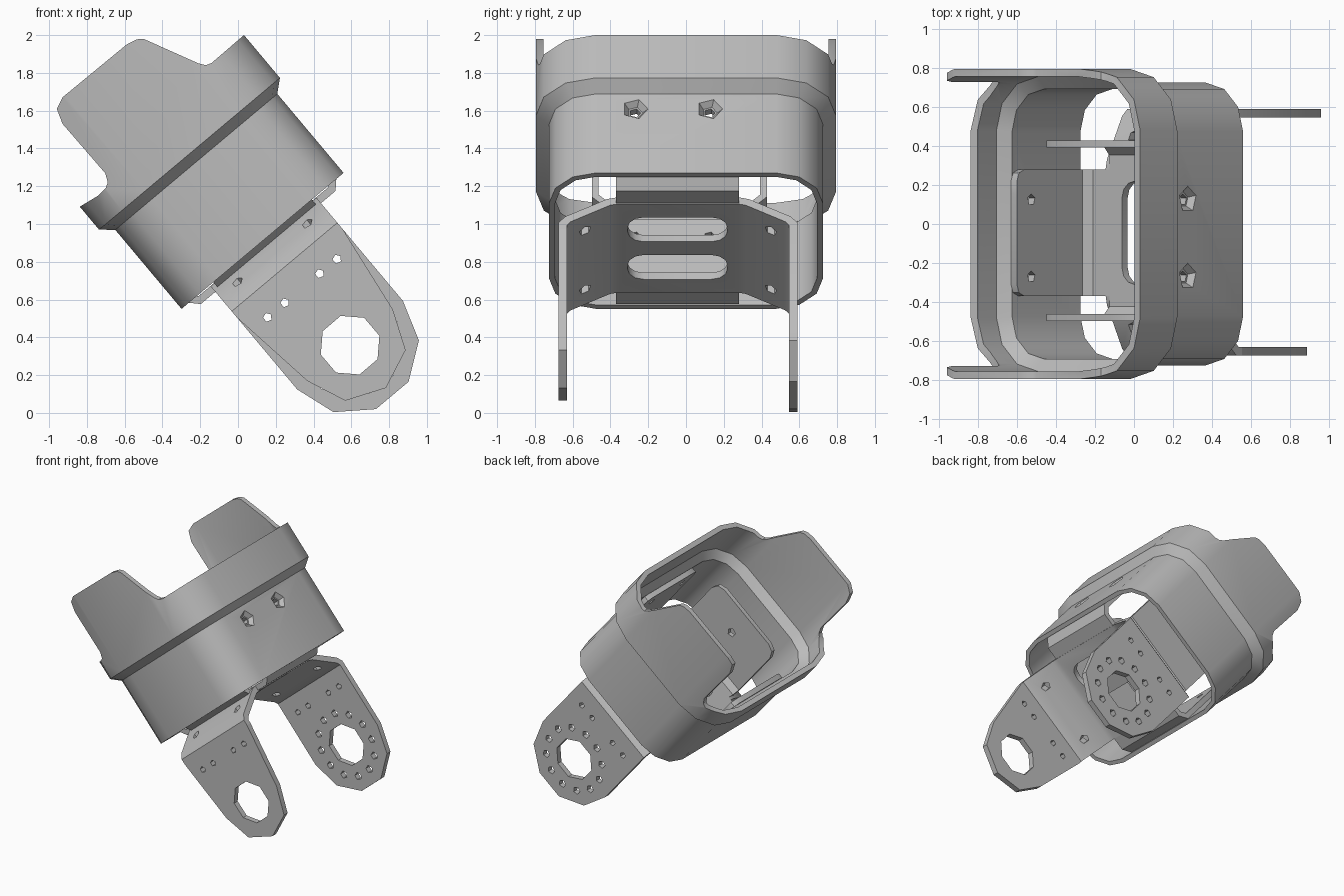
import bpy, bmesh, math
from mathutils import Matrix

cube = bpy.data.objects.get("Cube")
if cube:
    bpy.data.objects.remove(cube, do_unlink=True)

TILT = math.radians(-40)
MID = 0.685      # centre of the sleeve across its width
HUB = -0.107     # height of the hub holes along the sleeve axis

grey = bpy.data.materials.new("plain_grey")
grey.use_nodes = True
grey.diffuse_color = (0.5, 0.5, 0.5, 1)
grey.node_tree.nodes["Principled BSDF"].inputs["Base Color"].default_value = (0.5, 0.5, 0.5, 1)

# Maps a 2D profile plus a depth to sleeve coordinates (width, y, axis)
PLACE = {"w": lambda a, b, t: (t, a, b),
         "y": lambda a, b, t: (a, t, b),
         "u": lambda a, b, t: (a, b, t)}


def make(name, bm):
    bmesh.ops.recalc_face_normals(bm, faces=bm.faces[:])
    mesh = bpy.data.meshes.new(name)
    bm.to_mesh(mesh)
    bm.free()
    obj = bpy.data.objects.new(name, mesh)
    bpy.context.collection.objects.link(obj)
    return obj


def bridge(bm, r1, r2):
    n = len(r1)
    for i in range(n):
        bm.faces.new((r1[i], r1[(i + 1) % n], r2[(i + 1) % n], r2[i]))


def prisms(name, axis, lo, hi, profiles, ends=None):
    """Extrude profiles along an axis; ends gives other outlines at hi."""
    bm = bmesh.new()
    for p, q in zip(profiles, ends or profiles):
        r1 = [bm.verts.new(PLACE[axis](a, b, lo)) for a, b in p]
        r2 = [bm.verts.new(PLACE[axis](a, b, hi)) for a, b in q]
        bm.faces.new(r1)
        bm.faces.new(r2)
        bridge(bm, r1, r2)
    return make(name, bm)


def boolean(obj, cutter, op="DIFFERENCE"):
    mod = obj.modifiers.new("cut", "BOOLEAN")
    mod.operation, mod.solver, mod.object = op, "EXACT", cutter
    dg = bpy.context.evaluated_depsgraph_get()
    dg.update()
    mesh = bpy.data.meshes.new_from_object(obj.evaluated_get(dg))
    obj.modifiers.clear()
    obj.data = mesh
    bpy.data.objects.remove(cutter, do_unlink=True)


def circle(a, b, r, n, start=0.0):
    return [(a + r * math.cos(start + math.tau * i / n),
             b + r * math.sin(start + math.tau * i / n)) for i in range(n)]


def rounded(a0, a1, b0, b1, r, steps):
    pts = []
    for k, (a, b) in enumerate([(a1 - r, b1 - r), (a0 + r, b1 - r), (a0 + r, b0 + r), (a1 - r, b0 + r)]):
        for i in range(steps + 1):
            ang = (k + i / steps) * math.pi / 2
            pts.append((a + r * math.cos(ang), b + r * math.sin(ang)))
    return pts


def ribbon(path, t):
    """Outline of a bent sheet of thickness t along an open path."""
    def normal(p, q):
        dx, dy = q[0] - p[0], q[1] - p[1]
        d = math.hypot(dx, dy)
        return -dy / d, dx / d
    left, right = [], []
    for i, p in enumerate(path):
        n1 = normal(path[max(i - 1, 0)], path[max(i, 1)])
        j = min(i, len(path) - 2)
        n2 = normal(path[j], path[j + 1])
        k = t / 2 / (1 + n1[0] * n2[0] + n1[1] * n2[1])
        ox, oy = (n1[0] + n2[0]) * k, (n1[1] + n2[1]) * k
        left.append((p[0] + ox, p[1] + oy))
        right.append((p[0] - ox, p[1] - oy))
    return left + right[::-1]


def finish(obj):
    obj.data.transform(Matrix.Rotation(TILT, 4, "Y"))
    obj.data.materials.clear()
    obj.data.materials.append(grey)
    obj.data.shade_smooth()
    obj.data.set_sharp_from_angle(angle=math.radians(33))


# Sleeve: thin rounded tube that steps out to a wider collar
def ring(bm, u, hw, hy, r, t):
    pts = rounded(MID - hw + t, MID + hw - t, -hy + t, hy - t, r - t, 3)
    return [bm.verts.new((a, b, u)) for a, b in pts]


body, collar = (0.56, 0.725, 0.25), (0.625, 0.795, 0.315)
levels = [(0.614, body, 0.032), (1.16, body, 0.032), (1.216, collar, 0.04), (1.95, collar, 0.04)]
bm = bmesh.new()
rings = [ring(bm, u, *s, 0) for u, s, t in levels]
rings += [ring(bm, u, *s, t) for u, s, t in levels[::-1]]
for i, r in enumerate(rings):
    bridge(bm, r, rings[(i + 1) % len(rings)])
sleeve = make("sleeve", bm)

# Collar rim with a raised rounded flap on the front and back
rim = [(0, 0.4), (0, 1.375), (0.057, 1.375), (0.173, 1.357), (0.229, 1.362), (0.256, 1.378),
       (0.277, 1.423), (0.272, 1.77), (0.30, 1.85), (0.362, 1.877), (0.802, 1.873),
       (0.86, 1.86), (0.89, 1.838), (1.029, 1.552), (1.053, 1.519), (1.083, 1.509),
       (1.4, 1.513), (1.4, 0.4)]
boolean(sleeve, prisms("rim_cutter", "y", -1, 1, [rim]), "INTERSECT")

# Countersunk screw holes in both end walls
SCREWS = [(-0.27, 1.055), (0.125, 1.055)]
for side in (-1, 1):
    wide = [circle(a, b, 0.075, 5) for a, b in SCREWS]
    narrow = [circle(a, b, 0.025, 5) for a, b in SCREWS]
    boolean(sleeve, prisms("screw_cutter", "w", MID + side * 0.567, MID + side * 0.51, wide, narrow))
finish(sleeve)

SLOTS = [rounded(MID + s * 0.155 - 0.1, MID + s * 0.155 + 0.1, -0.31, 0.22, 0.085, 3) for s in (-1, 1)]


def cut_slots(obj):
    boolean(obj, prisms("slot_cutter", "u", 0.52, 0.66, SLOTS))


# Inner bracket: strip with lips along the end walls
path = [(0.178, 1.17), (0.178, 0.64), (0.228, 0.588), (1.142, 0.588), (1.192, 0.64), (1.192, 1.17)]
lips = prisms("inner_bracket_lips", "y", -0.37, 0.28, [ribbon(path, 0.04)])
boolean(lips, prisms("corner_cutter", "w", 0, 1.4, [rounded(-0.37, 0.28, 0.4, 1.17, 0.06, 2)]), "INTERSECT")
boolean(lips, prisms("hole_cutter", "w", 0, 1.4, [circle(a, b, 0.03, 5) for a, b in SCREWS]))
cut_slots(lips)
finish(lips)

# Inner bracket: crossing strip with side flanges
path = [(-0.48, 1.16), (-0.48, 0.64), (-0.43, 0.59), (0.36, 0.59), (0.41, 0.64), (0.41, 1.16)]
flanges = prisms("inner_bracket_flanges", "w", 0.345, 1.025, [ribbon(path, 0.036)])
boolean(flanges, prisms("corner_cutter", "y", -1, 1, [rounded(0.345, 1.025, 0.4, 1.16, 0.08, 2)]), "INTERSECT")
boolean(flanges, prisms("hole_cutter", "y", -1, 1, [circle(MID, 0.95, 0.035, 5)]))
cut_slots(flanges)
finish(flanges)

# Fork bridge: flat base with sloped shoulders
W0, W1 = MID - 0.365, MID + 0.365
path = [(-0.653, 0.39), (-0.653, 0.425), (-0.625, 0.458), (-0.41, 0.575), (-0.365, 0.585),
        (0.28, 0.585), (0.325, 0.575), (0.54, 0.458), (0.568, 0.425), (0.568, 0.39)]
fork = prisms("fork_bridge", "w", W0, W1, [ribbon(path, 0.045)])
cut_slots(fork)
boolean(fork, prisms("hole_cutter", "u", 0.4, 0.66,
                     [circle(MID + s * 0.241, y, 0.032, 5) for s in (-1, 1) for y in (-0.535, 0.45)]))
finish(fork)


# Fork legs with hub opening and a row of small holes
def leg(name, y, radius, steps, ring_holes):
    tip = [(MID + radius * math.cos(-math.pi * i / steps),
            HUB + radius * math.sin(-math.pi * i / steps)) for i in range(steps + 1)]
    obj = prisms(name, "y", y - 0.0225, y + 0.0225, [[(W0, 0.39), (W1, 0.39)] + tip])
    holes = [circle(MID, HUB, 0.163, 8, 0.4)]
    holes += [circle(MID + d, 0.287, 0.024, 5) for d in (-0.24, -0.12, 0.12, 0.24)]
    holes += [circle(a, b, 0.03, 5) for a, b in circle(MID, HUB, 0.25, ring_holes, 0.26)]
    boolean(obj, prisms("hole_cutter", "y", y - 0.1, y + 0.1, holes))
    finish(obj)


leg("front_leg", -0.653, 0.295, 4, 0)
leg("back_leg", 0.568, 0.365, 5, 12)
